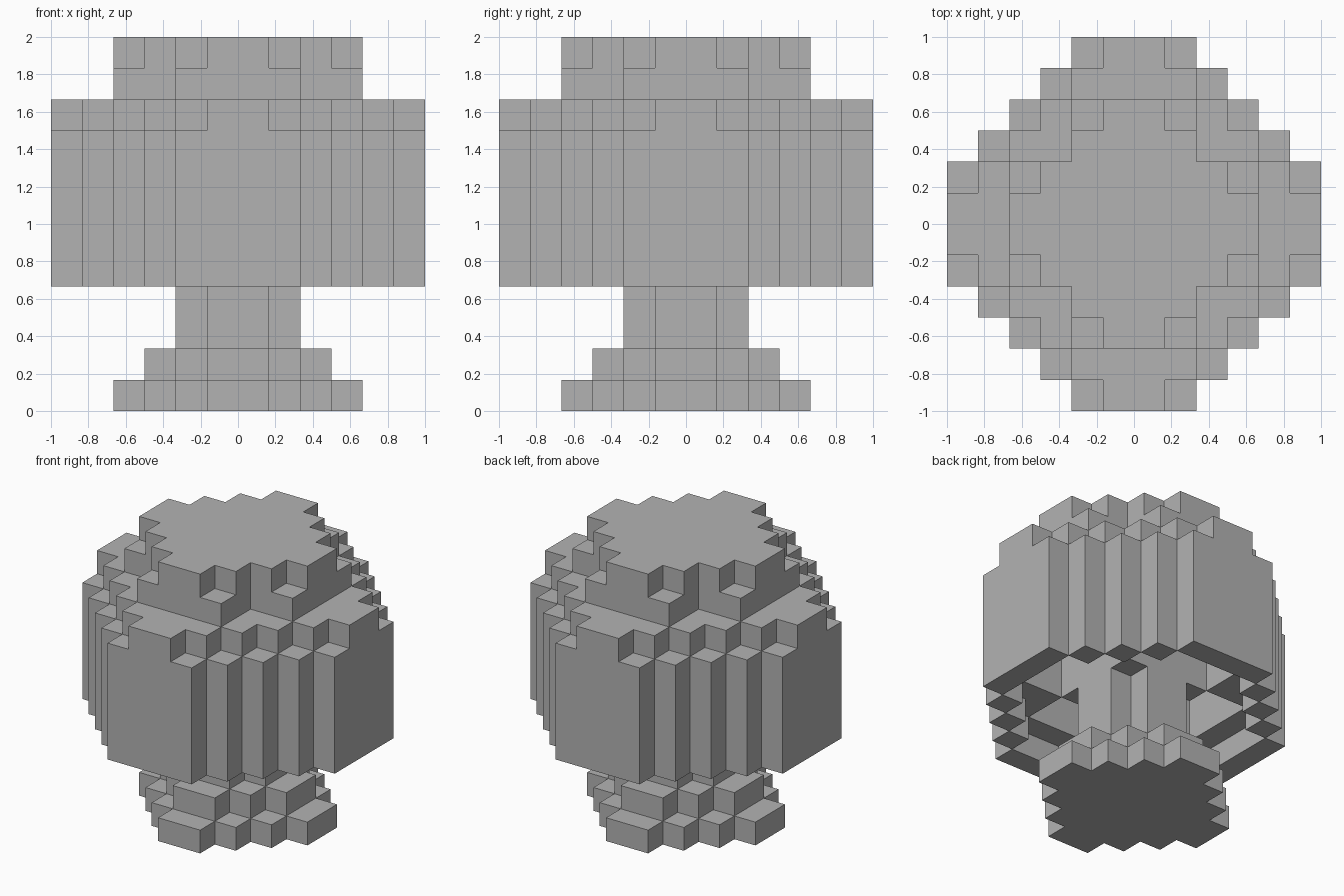
import bpy
import bmesh

cube = bpy.data.objects.get("Cube")
if cube:
    bpy.data.objects.remove(cube, do_unlink=True)

UNIT = 1 / 6  # edge of one block

grey = bpy.data.materials.new("plain grey")
grey.use_nodes = True
colour = (0.45, 0.45, 0.45, 1)
grey.diffuse_color = colour
grey.node_tree.nodes["Principled BSDF"].inputs["Base Color"].default_value = colour


def footprint(widths):
    """Block cells of a four-way symmetric plan, given half widths per row."""
    cells = set()
    for row, width in enumerate(widths):
        for x in range(-width, width):
            cells |= {(x, row), (x, -row - 1)}
    return cells


def build_tiers(name, tiers):
    """Stack (height, cells) tiers from a start level, keeping only outer faces."""
    bm = bmesh.new()

    def quad(*points):
        bm.faces.new([bm.verts.new([c * UNIT for c in p]) for p in points])

    def caps(cells, z, up):
        for x, y in cells:
            ring = [(x, y, z), (x + 1, y, z), (x + 1, y + 1, z), (x, y + 1, z)]
            quad(*(ring if up else ring[::-1]))

    below = set()
    for low, high, cells in tiers:
        caps(below - cells, low, True)
        caps(cells - below, low, False)
        for x, y in cells:
            corners = [(x, y), (x + 1, y), (x + 1, y + 1), (x, y + 1)]
            sides = [(x, y - 1), (x + 1, y), (x, y + 1), (x - 1, y)]
            for i, side in enumerate(sides):
                if side not in cells:
                    a, b = corners[i], corners[(i + 1) % 4]
                    quad((*a, low), (*b, low), (*b, high), (*a, high))
        below = cells
    caps(below, tiers[-1][1], True)

    bmesh.ops.remove_doubles(bm, verts=bm.verts, dist=UNIT / 100)
    mesh = bpy.data.meshes.new(name)
    bm.to_mesh(mesh)
    bm.free()
    mesh.materials.append(grey)
    obj = bpy.data.objects.new(name, mesh)
    bpy.context.collection.objects.link(obj)


# Plans shared by several tiers
diamond = footprint([4, 3, 2, 1])
cross = footprint([4, 4, 2, 2])
crown = footprint([6, 6, 5, 4, 3, 2])
core = footprint([2, 2])

# Stepped foot
build_tiers("stepped_base", [(0, 1, diamond), (1, 2, footprint([3, 2, 1]))])

# Post running up into the hollow of the crown
build_tiers("stem", [(2, 5, footprint([2, 1]))])

# Crown: hollow rim, four inner pockets, solid body, bevelled edge and dome
build_tiers("crown", [
    (4, 5, crown - footprint([5, 5, 4, 3, 2])),
    (5, 7, crown - (cross - core)),
    (7, 9, crown),
    (9, 10, footprint([6, 5, 4, 3, 2, 1])),
    (10, 11, cross),
    (11, 12, diamond),
])
